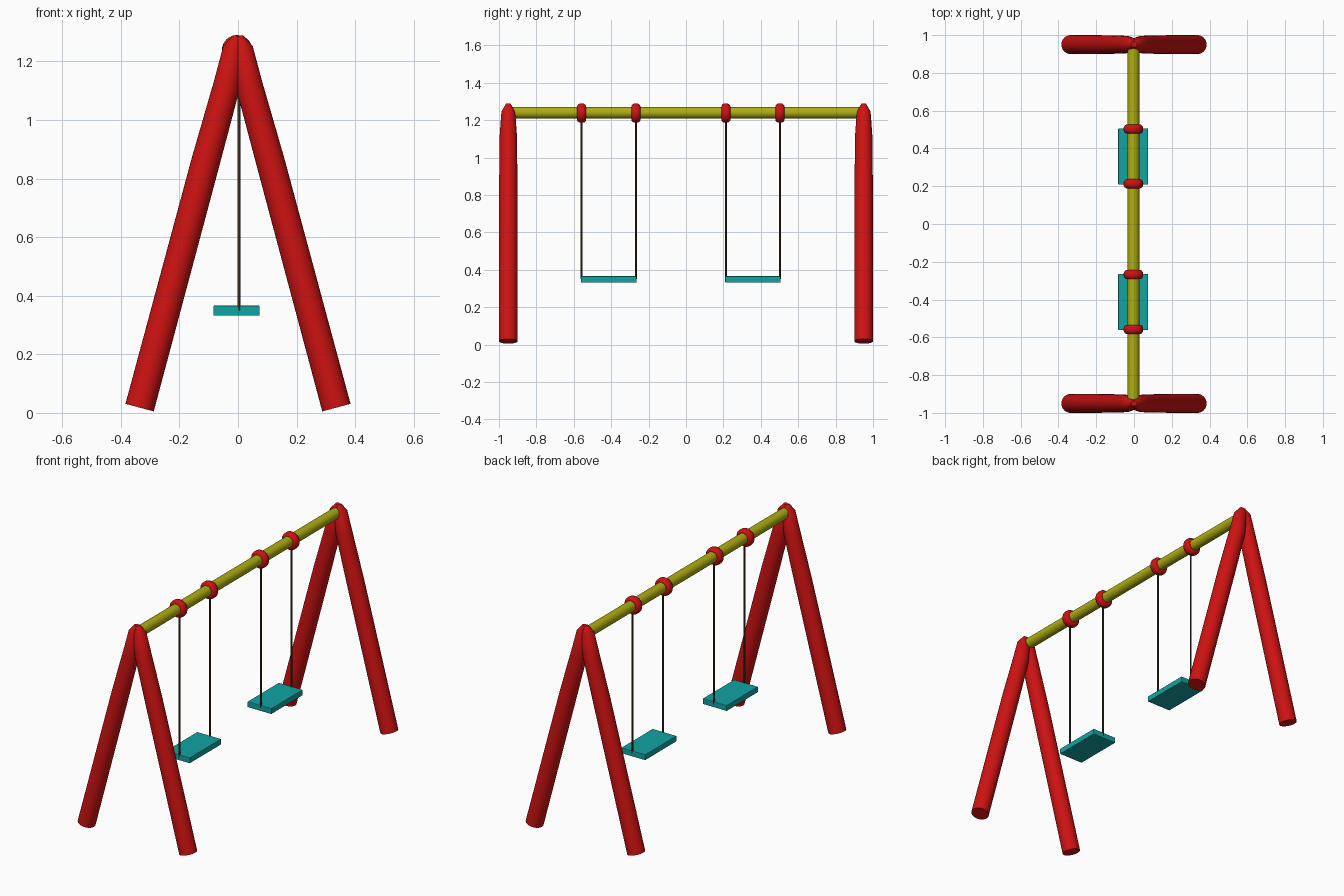
import bpy, bmesh, math
from mathutils import Vector, Matrix

if "Cube" in bpy.data.objects:
    bpy.data.objects.remove(bpy.data.objects["Cube"])


def material(name, rgb):
    m = bpy.data.materials.new(name)
    m.diffuse_color = (*rgb, 1)
    m.use_nodes = True
    m.node_tree.nodes["Principled BSDF"].inputs["Base Color"].default_value = m.diffuse_color
    return m


RED = material("red_paint", (0.62, 0.006, 0.006))
YELLOW = material("yellow_paint", (0.42, 0.42, 0.006))
TEAL = material("teal_plastic", (0.006, 0.37, 0.37))
BROWN = material("brown_rope", (0.06, 0.035, 0.01))


def tube(name, stations, mat, sides=32):
    """Loft circles along (point, radius) stations and cap both ends."""
    bm = bmesh.new()
    pts = [Vector(p) for p, r in stations]
    rings = []
    for i, (p, r) in enumerate(stations):
        d = (pts[min(i + 1, len(pts) - 1)] - pts[max(i - 1, 0)]).normalized()
        rot = Vector((0, 0, 1)).rotation_difference(d).to_matrix()
        rings.append([bm.verts.new(pts[i] + rot @ Vector(
            (r * math.cos(a), r * math.sin(a), 0)))
            for a in (2 * math.pi * k / sides for k in range(sides))])
    for lo, hi in zip(rings, rings[1:]):
        for k in range(sides):
            n = (k + 1) % sides
            bm.faces.new((lo[k], lo[n], hi[n], hi[k]))
    bm.faces.new(rings[0][::-1])
    bm.faces.new(rings[-1])
    return finish(name, bm, mat)


def finish(name, bm, mat, smooth=True):
    bmesh.ops.recalc_face_normals(bm, faces=bm.faces)
    me = bpy.data.meshes.new(name)
    bm.to_mesh(me)
    bm.free()
    me.materials.append(mat)
    ob = bpy.data.objects.new(name, me)
    bpy.context.collection.objects.link(ob)
    if smooth:
        bpy.ops.object.select_all(action='DESELECT')
        ob.select_set(True)
        bpy.context.view_layer.objects.active = ob
        bpy.ops.object.shade_smooth_by_angle(angle=math.radians(40))
    return ob


# A-frame legs: straight poles that bend together and taper at the top
for end, y in (("front", -0.95), ("back", 0.95)):
    for side, s in (("left", -1), ("right", 1)):
        tube(f"{end}_{side}_leg", [
            ((s * 0.336, y, 0.018), 0.05),
            ((s * 0.11, y, 0.86), 0.049),
            ((s * 0.038, y, 1.12), 0.046),
            ((s * 0.014, y, 1.245), 0.037),
            ((s * 0.004, y, 1.287), 0.013)], RED)

# Top beam
tube("top_beam", [((-0.003, -0.94, 1.24), 0.031),
                  ((-0.003, 0.94, 1.24), 0.031)], YELLOW)

# Swings: two rings and ropes each, with a flat seat
for label, y0, y1 in (("front", -0.558, -0.268), ("back", 0.213, 0.502)):
    for n, y in enumerate((y0, y1), 1):
        ring = [(-0.024, 0.030), (-0.024, 0.038), (-0.020, 0.045),
                (-0.011, 0.051), (0, 0.052), (0.011, 0.051),
                (0.020, 0.045), (0.024, 0.038), (0.024, 0.030)]
        bm = bmesh.new()
        vs = [bm.verts.new((-0.003, y + dy, 1.238 + r)) for dy, r in ring]
        edges = [bm.edges.new(e) for e in zip(vs, vs[1:])]
        bmesh.ops.spin(bm, geom=vs + edges, cent=(-0.003, y, 1.238),
                       axis=(0, 1, 0), angle=2 * math.pi, steps=32,
                       use_merge=True)
        bmesh.ops.remove_doubles(bm, verts=bm.verts, dist=1e-5)
        finish(f"{label}_swing_ring_{n}", bm, RED)
        tube(f"{label}_swing_rope_{n}", [((0.003, y, 0.35), 0.005),
                                         ((0.003, y, 1.22), 0.005)], BROWN, 12)
    bm = bmesh.new()
    bmesh.ops.create_cube(bm, size=1, matrix=Matrix.Translation(
        (-0.005, (y0 + y1) / 2, 0.349)) @ Matrix.Diagonal((0.158, 0.296, 0.034, 1)))
    bmesh.ops.bevel(bm, geom=bm.edges[:], offset=0.003, segments=2,
                    profile=0.5, affect='EDGES')
    finish(f"{label}_swing_seat", bm, TEAL, smooth=False)
